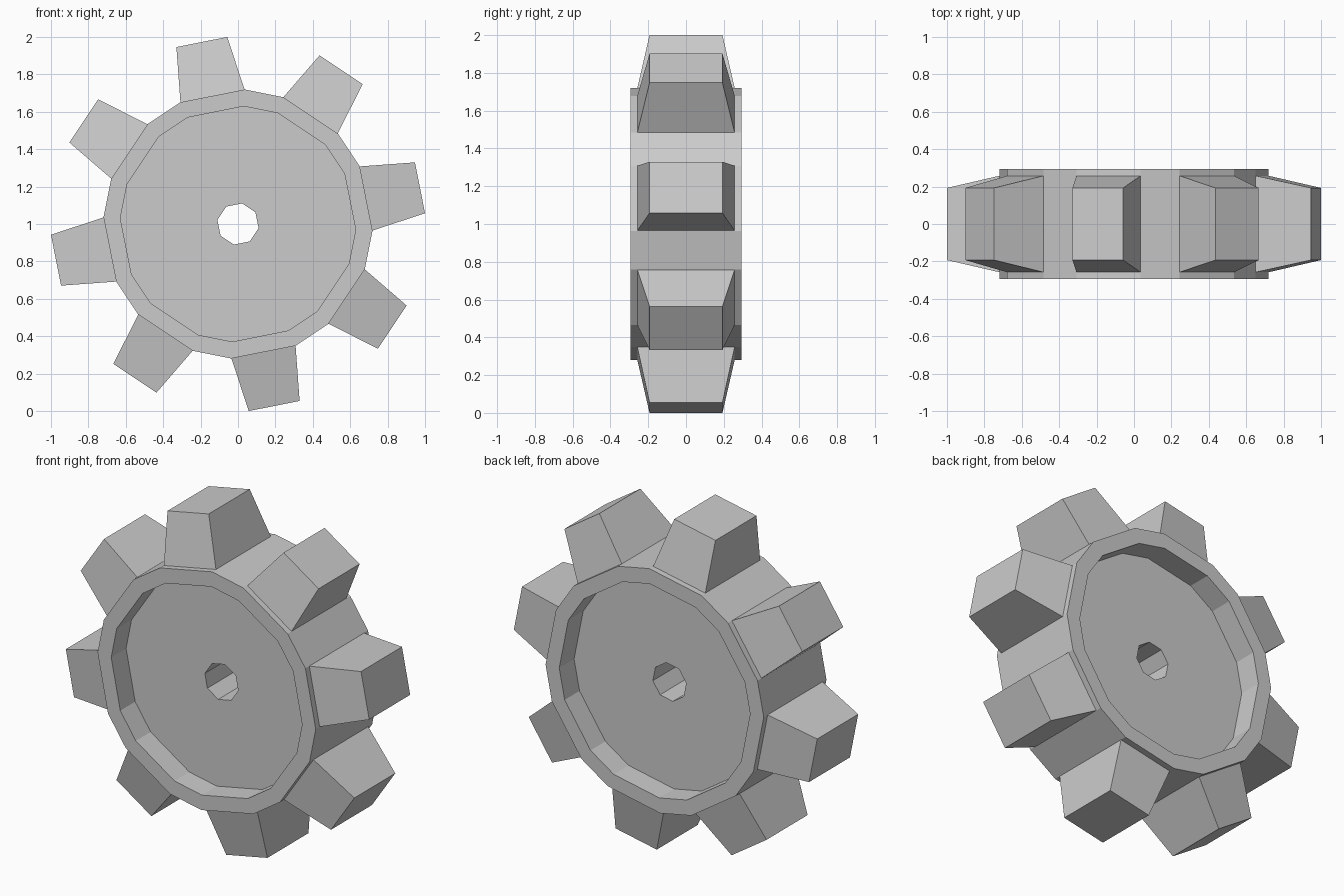
import bpy, bmesh
from math import cos, sin, radians
from mathutils import Matrix, Vector

cube = bpy.data.objects.get("Cube")
if cube:
    bpy.data.objects.remove(cube, do_unlink=True)

TEETH = 8
PITCH = 360 / TEETH
PHASE = 11.25          # angle of the first tooth
HALF = 14.1            # half the angle a tooth spans on the hub
CENTRE = Vector((0, 0, 1))

steel = bpy.data.materials.new("light grey")
steel.use_nodes = True
grey = (0.6, 0.6, 0.6, 1)
steel.diffuse_color = grey
bsdf = steel.node_tree.nodes["Principled BSDF"]
bsdf.inputs["Base Color"].default_value = grey
bsdf.inputs["Roughness"].default_value = 0.7


def finish(bm, name):
    bmesh.ops.remove_doubles(bm, verts=bm.verts, dist=0.0005)
    bmesh.ops.recalc_face_normals(bm, faces=bm.faces)
    mesh = bpy.data.meshes.new(name)
    bm.to_mesh(mesh)
    bm.free()
    mesh.materials.append(steel)
    obj = bpy.data.objects.new(name, mesh)
    bpy.context.collection.objects.link(obj)
    return obj


def ring(bm, radius, y, paired):
    """Hub outline; paired rings meet midway between teeth, giving an octagon."""
    half = PITCH / 2 if paired else HALF
    angles = [PHASE + PITCH * i + s * half for i in range(TEETH) for s in (-1, 1)]
    return [bm.verts.new(CENTRE + Vector((radius * cos(radians(a)), y, radius * sin(radians(a)))))
            for a in angles]


# Hub: closed section swept round the axle, recessed on both sides
RIM, FLOOR = 0.295, 0.155
section = [(0.112, -FLOOR, True), (0.63, -FLOOR, False), (0.63, -RIM, False),
           (0.72, -RIM, False), (0.72, RIM, False), (0.63, RIM, False),
           (0.63, FLOOR, False), (0.112, FLOOR, True)]
bm = bmesh.new()
rings = [ring(bm, *s) for s in section]
count = TEETH * 2
for a, b in zip(rings, rings[1:] + rings[:1]):
    for i in range(count):
        j = (i + 1) % count
        bm.faces.new((a[i], a[j], b[j], b[i]))
finish(bm, "hub")

# Teeth: tapered blocks with their feet sunk into the hub
TIP, FOOT, SINK = 0.992, 0.698, 0.04
grow = 1 + SINK / (TIP - FOOT)
tip_half = Vector((0.1385, 0.193))
foot_half = tip_half + (Vector((0.175, 0.258)) - tip_half) * grow
for n in range(TEETH):
    bm = bmesh.new()
    bmesh.ops.create_cube(bm, size=2)
    for v in bm.verts:
        half, height = (tip_half, TIP) if v.co.z > 0 else (foot_half, FOOT - SINK)
        v.co = Vector((v.co.x * half.x, v.co.y * half.y, height))
    turn = Matrix.Rotation(radians(90 - PHASE - PITCH * n), 4, 'Y')
    bm.transform(Matrix.Translation(CENTRE) @ turn)
    finish(bm, f"tooth_{n + 1}")
